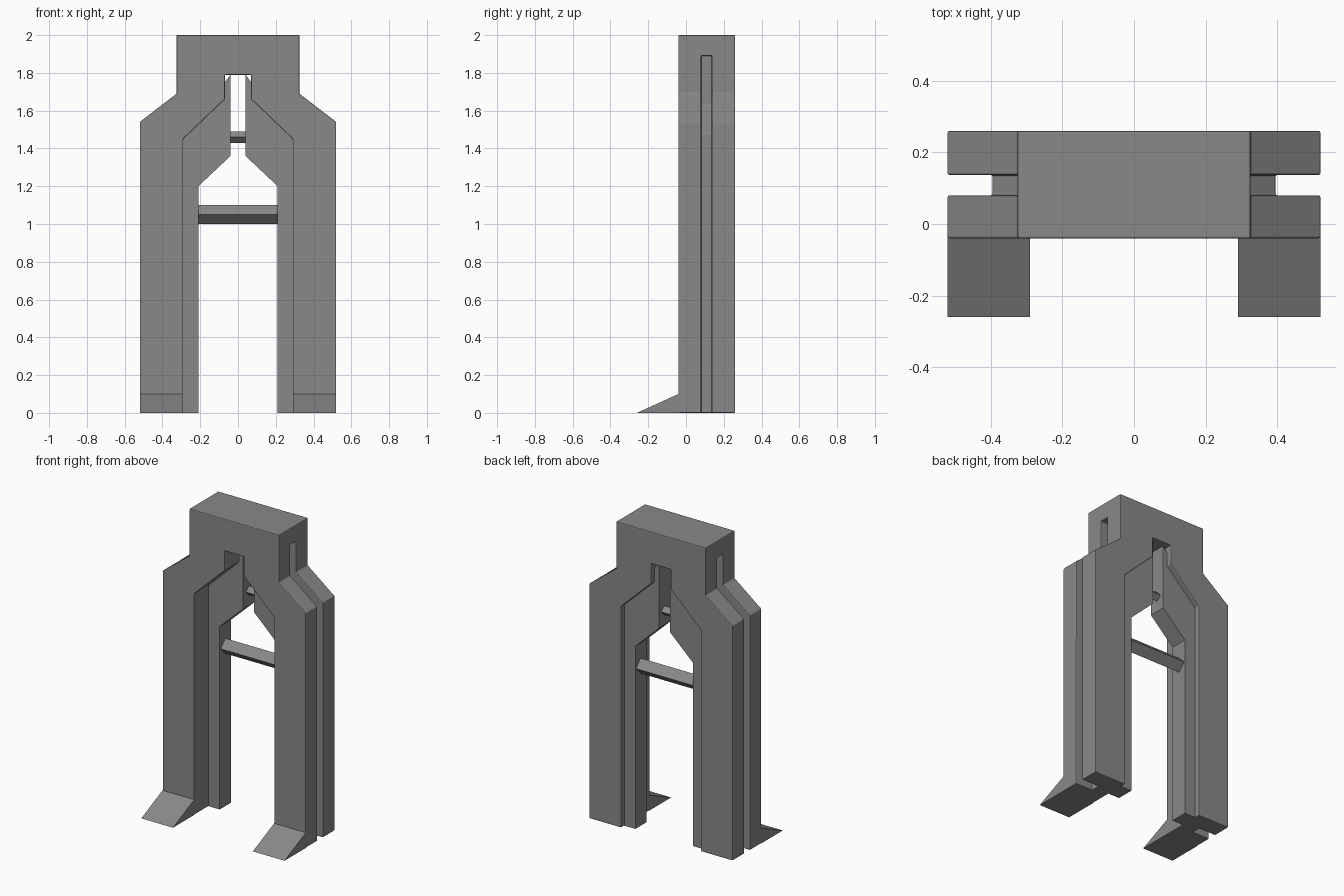
import bpy, bmesh
from mathutils import Vector

cube = bpy.data.objects.get("Cube")
if cube:
    bpy.data.objects.remove(cube, do_unlink=True)

GREY = (0.25, 0.25, 0.25, 1.0)
metal = bpy.data.materials.new("mid_grey")
metal.use_nodes = True
metal.diffuse_color = GREY
metal.node_tree.nodes["Principled BSDF"].inputs["Base Color"].default_value = GREY


def prism(name, points, axis, start, end):
    """Extrude a 2D outline along x (outline in y, z) or y (outline in x, z)."""
    place = (lambda a, b: (start, a, b)) if axis == "x" else (lambda a, b: (a, start, b))
    bm = bmesh.new()
    face = bm.faces.new([bm.verts.new(place(a, b)) for a, b in points])
    new = bmesh.ops.extrude_face_region(bm, geom=[face])["geom"]
    shift = Vector((end - start, 0, 0)) if axis == "x" else Vector((0, end - start, 0))
    bmesh.ops.translate(bm, verts=[v for v in new if isinstance(v, bmesh.types.BMVert)], vec=shift)
    bmesh.ops.recalc_face_normals(bm, faces=bm.faces)
    mesh = bpy.data.meshes.new(name)
    bm.to_mesh(mesh)
    bm.free()
    mesh.materials.append(metal)
    obj = bpy.data.objects.new(name, mesh)
    bpy.context.collection.objects.link(obj)
    return obj


def flip(points):
    return [(-a, b) for a, b in points]


def soften(obj, width=0.005):
    bevel = obj.modifiers.new("soft_edges", "BEVEL")
    bevel.width = width
    bevel.segments = 2
    bevel.limit_method = "ANGLE"


# Arch frame: one outline running up the left leg and down the right
outer = [(0.52, 0), (0.52, 1.54), (0.325, 1.69), (0.325, 2)]
inner = [(0.07, 1.79), (0.07, 1.66), (0.29, 1.45), (0.29, 0)]
outline = outer + flip(outer[::-1]) + flip(inner[::-1]) + inner
frame = prism("arch_frame", outline, "y", -0.04, 0.26)

# Grooves following the outer sides of the frame
groove = [(0.395, -0.1), (0.395, 1.48), (0.2, 1.63), (0.2, 1.89), (0.7, 1.89), (0.7, -0.1)]
for points in (groove, flip(groove)):
    cutter = prism("groove_cutter", points, "y", 0.08, 0.137)
    cutter.hide_render = True
    cut = frame.modifiers.new("groove", "BOOLEAN")
    cut.operation = "DIFFERENCE"
    cut.solver = "EXACT"
    cut.object = cutter
    bpy.context.view_layer.objects.active = frame
    bpy.ops.object.modifier_apply(modifier=cut.name)
    bpy.data.objects.remove(cutter, do_unlink=True)
soften(frame)

# Inner rails set into the arch, and the wedge feet
rail = [(0.21, 0), (0.21, 1.2), (0.04, 1.36), (0.04, 1.79), (0.07, 1.75),
        (0.16, 1.72), (0.16, 1.64), (0.37, 1.45), (0.37, 0)]
foot = [(-0.26, 0), (-0.035, 0), (-0.035, 0.1), (-0.04, 0.1)]
for side, sign in (("left", 1), ("right", -1)):
    prism(side + "_inner_rail", rail if sign > 0 else flip(rail), "y", 0.11, 0.225)
    prism(side + "_foot", foot, "x", 0.29 * sign, 0.52 * sign)


# Square cross bars turned on edge
def cross_bar(name, y, z, radius, half):
    diamond = [(y, z - radius), (y + radius, z), (y, z + radius), (y - radius, z)]
    prism(name, diamond, "x", -half, half)


cross_bar("lower_cross_bar", 0.17, 1.05, 0.05, 0.23)
cross_bar("upper_cross_bar", 0.17, 1.46, 0.03, 0.08)
